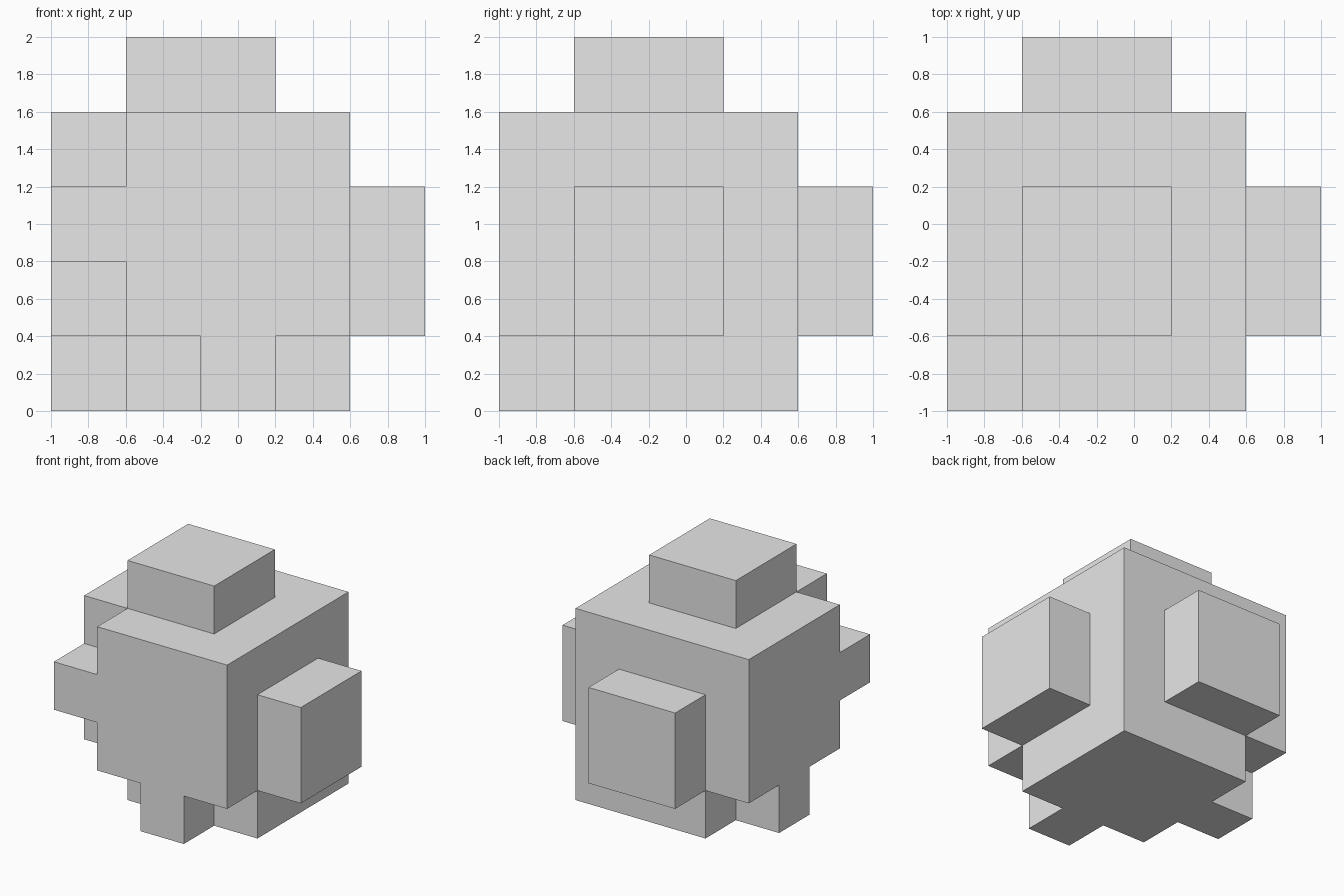
import bpy, bmesh, math
from mathutils import Vector

cube = bpy.data.objects.get("Cube")
if cube:
    bpy.data.objects.remove(cube, do_unlink=True)

UNIT = 0.4                      # side of one grid cell
ORIGIN = Vector((-1, -1, 0))    # lower front corner of the 5 x 5 x 5 grid

grey = bpy.data.materials.new("light_grey")
grey.use_nodes = True
grey.diffuse_color = (0.8, 0.8, 0.8, 1)
grey.node_tree.nodes["Principled BSDF"].inputs["Base Color"].default_value = (0.8, 0.8, 0.8, 1)


def block(lo, hi):
    """Grid cells from lo to hi, both included."""
    return {(x, y, z) for x in range(lo[0], hi[0] + 1)
            for y in range(lo[1], hi[1] + 1)
            for z in range(lo[2], hi[2] + 1)}


def turned(p, n):
    """Cycle the axes of a cell n times, about the cube's long diagonal."""
    return p[-n:] + p[:-n] if n else p


# Solid core, then the same panel, tab and plug on each of the three axes
cells = block((1, 1, 1), (3, 3, 3))
for n in range(3):
    for lo, hi in (((0, 1, 1), (0, 3, 3)),      # side panel
                   ((0, 0, 2), (0, 0, 2)),      # tab bridging two panels
                   ((4, 1, 1), (4, 2, 2))):     # square plug
        cells |= block(turned(lo, n), turned(hi, n))

# Outer skin: one quad wherever a cell meets empty space
bm = bmesh.new()
for cell in sorted(cells):
    for axis in range(3):
        for side in (0, 1):
            step = [0, 0, 0]
            step[axis] = 2 * side - 1
            if tuple(c + s for c, s in zip(cell, step)) in cells:
                continue
            loop = ((0, 0), (1, 0), (1, 1), (0, 1))
            quad = []
            for u, v in (loop if side else loop[::-1]):
                corner = [0, 0, 0]
                corner[axis] = side
                corner[(axis + 1) % 3] = u
                corner[(axis + 2) % 3] = v
                quad.append(bm.verts.new(ORIGIN + UNIT * (Vector(cell) + Vector(corner))))
            bm.faces.new(quad)

# Weld and merge coplanar quads into clean flat faces
bmesh.ops.remove_doubles(bm, verts=bm.verts, dist=0.001)
bmesh.ops.dissolve_limit(bm, angle_limit=math.radians(1), verts=bm.verts, edges=bm.edges)
mesh = bpy.data.meshes.new("interlocking_block")
bm.to_mesh(mesh)
bm.free()
mesh.materials.append(grey)
bpy.context.scene.collection.objects.link(bpy.data.objects.new("interlocking_block", mesh))
